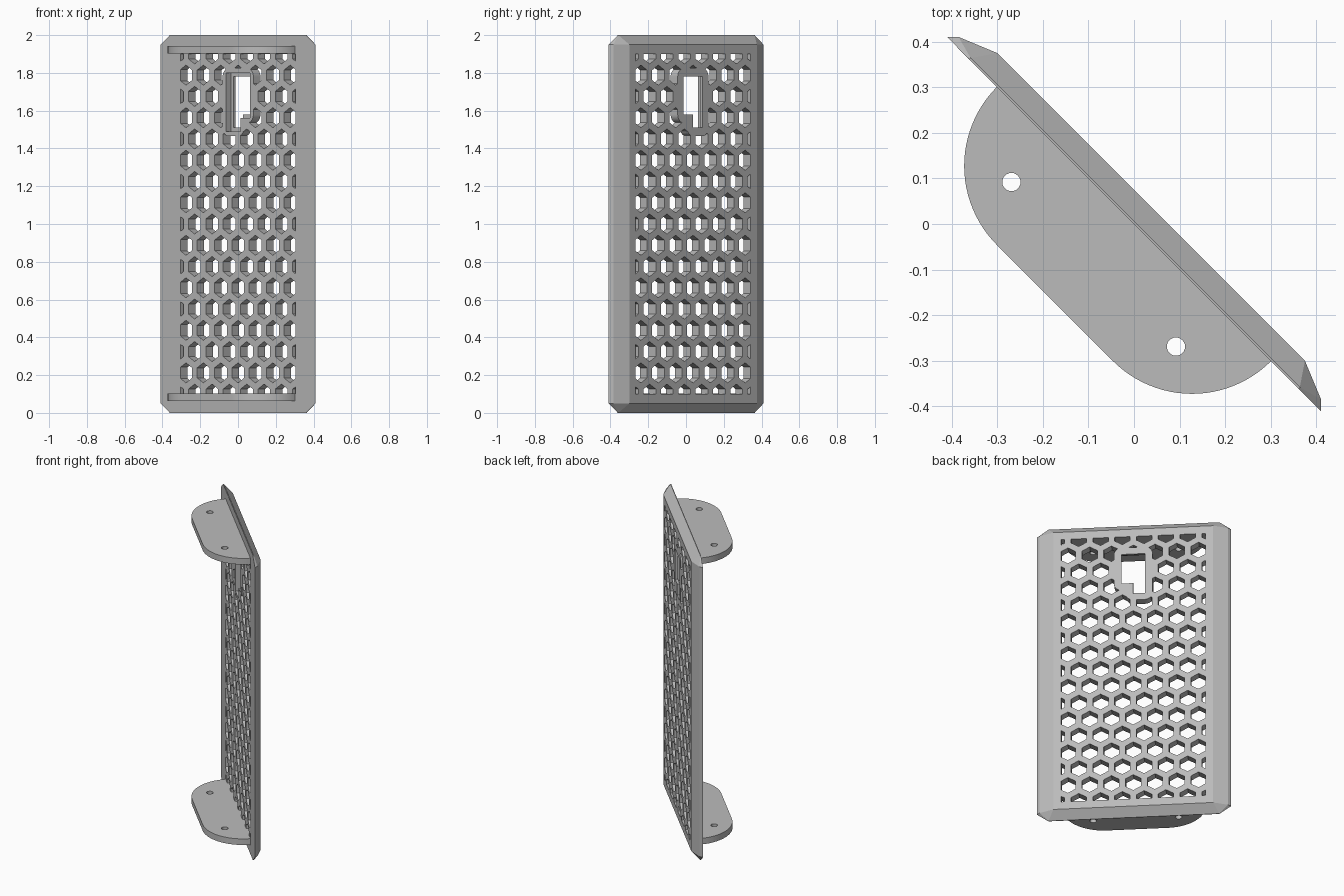
import bpy, bmesh
from math import sin, cos, pi, radians, sqrt

if "Cube" in bpy.data.objects:
    bpy.data.objects.remove(bpy.data.objects["Cube"])

grey = bpy.data.materials.new("plain grey")
grey.use_nodes = True
grey.diffuse_color = (0.5, 0.5, 0.5, 1)
grey.node_tree.nodes["Principled BSDF"].inputs["Base Color"].default_value = (0.5, 0.5, 0.5, 1)

# Parts are built facing -y, then turned about z
TURN = radians(-45)
THICK = 0.053


def make(name, bm):
    bmesh.ops.recalc_face_normals(bm, faces=bm.faces[:])
    mesh = bpy.data.meshes.new(name)
    bm.to_mesh(mesh)
    bm.free()
    mesh.materials.append(grey)
    ob = bpy.data.objects.new(name, mesh)
    bpy.context.collection.objects.link(ob)
    return ob


def add_prism(bm, points, lo, hi, axis="y"):
    """Extrude a flat outline between lo and hi along y or z."""
    place = (lambda p, h: (p[0], h, p[1])) if axis == "y" else (lambda p, h: (p[0], p[1], h))
    a = [bm.verts.new(place(p, lo)) for p in points]
    b = [bm.verts.new(place(p, hi)) for p in points]
    bm.faces.new(a)
    bm.faces.new(b[::-1])
    for i in range(len(a)):
        j = (i + 1) % len(a)
        bm.faces.new((a[i], b[i], b[j], a[j]))


def prism(name, points, lo, hi, axis="y"):
    bm = bmesh.new()
    add_prism(bm, points, lo, hi, axis)
    return make(name, bm)


def arc(cx, cy, r, start, end, n):
    return [(cx + r * cos(radians(start + (end - start) * i / n)),
             cy + r * sin(radians(start + (end - start) * i / n))) for i in range(n + 1)]


def rect(x0, x1, z0, z1):
    return [(x0, z0), (x1, z0), (x1, z1), (x0, z1)]


def rounded(x0, x1, z0, z1, r):
    pts = []
    for cx, cz, s in ((x1 - r, z1 - r, 0), (x0 + r, z1 - r, 90),
                      (x0 + r, z0 + r, 180), (x1 - r, z0 + r, 270)):
        pts += arc(cx, cz, r, s, s + 90, 8)
    return pts


def boolean(target, cutter, op="DIFFERENCE"):
    """Apply a boolean and discard the cutter."""
    mod = target.modifiers.new("cut", "BOOLEAN")
    mod.operation, mod.solver, mod.object = op, "EXACT", cutter
    cutter.hide_render = True
    bpy.context.view_layer.update()
    deps = bpy.context.evaluated_depsgraph_get()
    mesh = bpy.data.meshes.new_from_object(target.evaluated_get(deps))
    target.modifiers.clear()
    target.data = mesh
    bpy.data.objects.remove(cutter)


# Panel body: flat front, bevelled back edges, clipped corners
bm = bmesh.new()
for s in (-1, 1):
    for t in (-1, 1):
        for x, y, z in ((0.51, 0, 1), (0.51, 0.004, 1), (0.58, 0, 0.95),
                        (0.562, 0.018, 0.95), (0.477, THICK, 0.95)):
            bm.verts.new((s * x, y, 1 + t * z))
bmesh.ops.convex_hull(bm, input=bm.verts[:])
bmesh.ops.dissolve_limit(bm, angle_limit=0.01, verts=bm.verts[:], edges=bm.edges[:])
panel = make("grille_panel", bm)

# Honeycomb cutter, clipped to the window and kept clear of the slot boss
PITCH, FLAT = 0.13, 0.092
bm = bmesh.new()
for row in range(-8, 9):
    shift = 0 if row % 2 else PITCH / 2
    for col in range(-4, 4 + row % 2):
        hexagon = arc(col * PITCH + shift, 1 + row * PITCH * sqrt(3) / 2,
                      FLAT / sqrt(3), 30, 330, 5)
        add_prism(bm, hexagon, -0.1, 0.15)
honeycomb = make("honeycomb_cutter", bm)
boolean(honeycomb, prism("window", rect(-0.43, 0.43, 0.1, 1.9), -0.05, 0.1), "INTERSECT")
boolean(honeycomb, prism("boss_top", rounded(-0.115, 0.115, 1.535, 1.825, 0.045), -0.2, 0.2))
boolean(honeycomb, prism("boss_foot", rounded(-0.115, 0.045, 1.465, 1.7, 0.045), -0.2, 0.2))
boolean(panel, honeycomb)


# Stepped slot with a wider pocket at the front
def slot(grow):
    g = grow
    return [(-0.07 - g, 1.51 - g), (g, 1.51 - g), (g, 1.58 - g),
            (0.07 + g, 1.58 - g), (0.07 + g, 1.78 + g), (-0.07 - g, 1.78 + g)]


boolean(panel, prism("slot_cutter", slot(0), -0.1, 0.1))
boolean(panel, prism("pocket_cutter", slot(0.02), -0.1, THICK - 0.016))
panel.rotation_euler.z = TURN

# Mounting flanges with rounded ends and two screw holes
R, HALF = 0.245, 0.425
outline = ([(HALF, 0.005), (-HALF, 0.005)] + arc(R - HALF, 0, R, 180, 270, 24)
           + arc(HALF - R, 0, R, 270, 360, 24))
for name, z in (("lower_flange", 0.062), ("upper_flange", 1.902)):
    flange = prism(name, outline, z, z + 0.04, "z")
    for x in (-0.255, 0.255):
        boolean(flange, prism("screw_hole", arc(x, -0.125, 0.02, 0, 345, 23),
                              z - 0.1, z + 0.1, "z"))
    flange.rotation_euler.z = TURN

# Smooth the curved walls, keep edges sharp
bpy.ops.object.select_all(action="DESELECT")
for ob in bpy.context.collection.objects:
    if ob.name in ("grille_panel", "lower_flange", "upper_flange"):
        ob.select_set(True)
        bpy.context.view_layer.objects.active = ob
bpy.ops.object.shade_smooth_by_angle(angle=radians(20))
